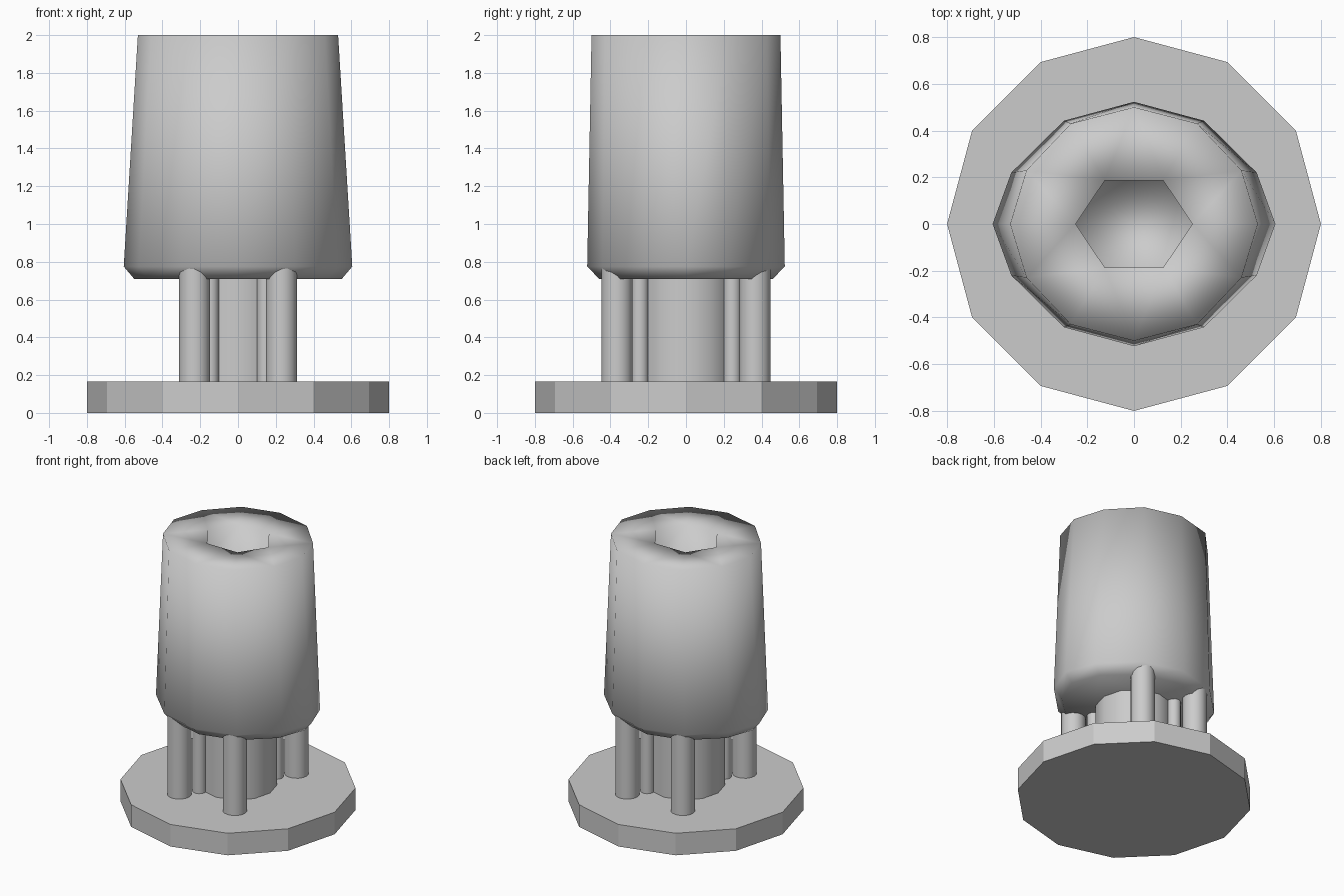
import bpy, bmesh
from math import cos, sin, radians

if "Cube" in bpy.data.objects:
    bpy.data.objects.remove(bpy.data.objects["Cube"])


def finish(name, bm, smooth=None):
    bmesh.ops.recalc_face_normals(bm, faces=bm.faces[:])
    me = bpy.data.meshes.new(name)
    bm.to_mesh(me)
    bm.free()
    ob = bpy.data.objects.new(name, me)
    bpy.context.collection.objects.link(ob)
    if smooth == "all":
        for p in me.polygons:
            p.use_smooth = True
    elif smooth:
        bpy.ops.object.select_all(action='DESELECT')
        ob.select_set(True)
        bpy.context.view_layer.objects.active = ob
        bpy.ops.object.shade_smooth_by_angle(angle=radians(smooth))
    return ob


def prism(name, x, y, z0, z1, r, sides, smooth=None):
    bm = bmesh.new()
    rings = [[bm.verts.new((x + r * cos(radians(360 * i / sides)),
                            y + r * sin(radians(360 * i / sides)), z))
              for i in range(sides)] for z in (z0, z1)]
    join(bm, *rings)
    for ring in rings:
        bm.faces.new(ring)
    return finish(name, bm, smooth)


def join(bm, a, b):
    n = len(a)
    for i in range(n):
        j = (i + 1) % n
        bm.faces.new((a[i], a[j], b[j], b[i]))


def mirrored_ring(bm, quarter, z):
    # quarter runs from the +x axis to the +y axis
    left = [(-x, y) for x, y in reversed(quarter[:-1])]
    half = quarter + left
    pts = half + [(x, -y) for x, y in reversed(half[1:-1])]
    return [bm.verts.new((x, y, z)) for x, y in pts]


# twelve-sided foot plate
prism("base_plate", 0, 0, 0, 0.165, 0.8, 12)

# central column, four thick rods and four thin rods
prism("centre_column", 0, 0, 0.15, 0.75, 0.265, 12, 40)
for sx, side in ((-1, "left"), (1, "right")):
    for sy, end in ((-1, "front"), (1, "back")):
        prism(f"{end}_{side}_rod", sx * 0.23, sy * 0.365, 0.15, 0.79, 0.083, 16, 40)
        prism(f"{end}_{side}_thin_rod", sx * 0.148, sy * 0.245, 0.15, 0.75, 0.048, 12, 40)

# tapered body with bottom chamfer
bm = bmesh.new()
bottom = mirrored_ring(bm, [(0.55, 0), (0.475, 0.2), (0.265, 0.39), (0, 0.46)], 0.71)
lower = mirrored_ring(bm, [(0.605, 0), (0.525, 0.22), (0.30, 0.442), (0, 0.523)], 0.775)
top = mirrored_ring(bm, [(0.53, 0), (0.46, 0.23), (0.27, 0.43), (0, 0.5)], 2.0)
join(bm, bottom, lower)
join(bm, lower, top)
bm.faces.new(bottom)

# hexagonal socket sunk into the top
hexes = []
for z in (2.0, 1.8):
    hexes.append([bm.verts.new((0.25 * cos(radians(60 * i)),
                                0.215 * sin(radians(60 * i)), z)) for i in range(6)])
rim, floor = hexes
for i in range(6):
    j = (i + 1) % 6
    a, b, c = top[2 * i], top[2 * i + 1], top[(2 * i + 2) % 12]
    bm.faces.new((rim[i], a, b))
    bm.faces.new((rim[i], b, rim[j]))
    bm.faces.new((rim[j], b, c))
join(bm, rim, floor)
bm.faces.new(floor)
finish("body", bm, "all")
